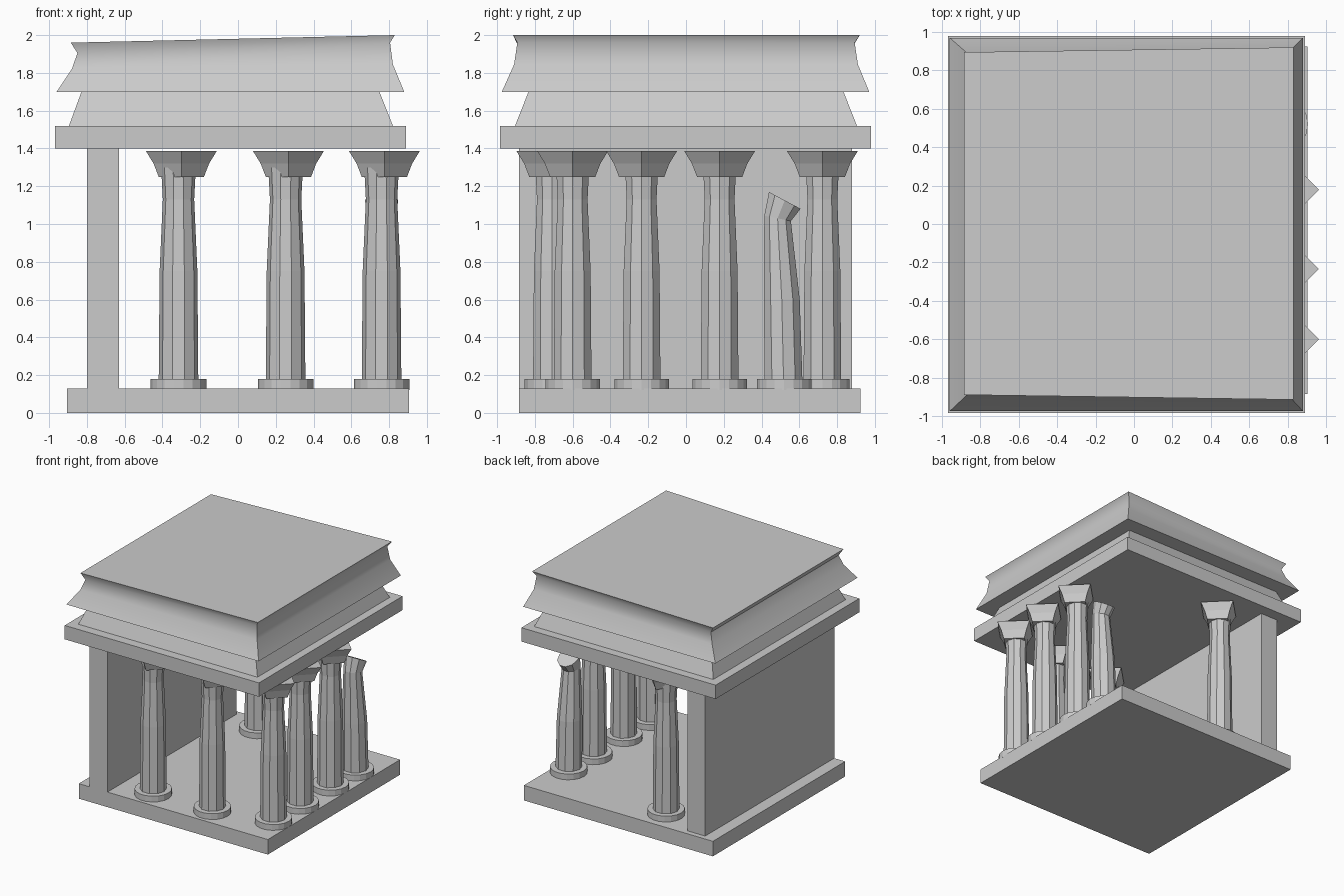
import bpy, bmesh
from math import cos, sin, pi, radians

if "Cube" in bpy.data.objects:
    bpy.data.objects.remove(bpy.data.objects["Cube"])


def loft(name, rings):
    """Skin a stack of equal-sized rings into a closed solid."""
    bm = bmesh.new()
    vs = [[bm.verts.new(p) for p in ring] for ring in rings]
    n = len(vs[0])
    for a, b in zip(vs, vs[1:]):
        for i in range(n):
            j = (i + 1) % n
            bm.faces.new((a[i], a[j], b[j], b[i]))
    bm.faces.new(vs[0][::-1])
    bm.faces.new(vs[-1])
    bmesh.ops.recalc_face_normals(bm, faces=bm.faces)
    me = bpy.data.meshes.new(name)
    bm.to_mesh(me)
    bm.free()
    ob = bpy.data.objects.new(name, me)
    bpy.context.collection.objects.link(ob)
    return ob


def circle(cx, cy, z, r, n, tilt=0):
    """Ring of n points; tilt is the z slope along y."""
    return [(cx + r * cos(2 * pi * i / n),
             cy + r * sin(2 * pi * i / n),
             z + tilt * r * sin(2 * pi * i / n)) for i in range(n)]


def rect(x0, x1, y0, y1, z, z_left=None, pinch=0):
    """Rectangle whose left side may be lower and shorter than the right."""
    zl = z if z_left is None else z_left
    return [(x0, y0 + pinch, zl), (x1, y0, z), (x1, y1, z), (x0, y1 - pinch, zl)]


def box(name, x0, x1, y0, y1, z0, z1):
    return loft(name, [rect(x0, x1, y0, y1, z0), rect(x0, x1, y0, y1, z1)])


# Floor, side wall and ceiling slab
box("floor_slab", -0.905, 0.905, -0.885, 0.925, 0, 0.13)
box("side_wall", -0.80, -0.63, -0.885, 0.88, 0.10, 1.41)
box("ceiling_slab", -0.97, 0.89, -0.985, 0.98, 1.40, 1.52)

# Tapered roof tier
loft("roof_tier", [rect(-0.895, 0.82, -0.905, 0.905, 1.52),
                   rect(-0.825, 0.745, -0.83, 0.83, 1.71)])

# Curved cornice, sagging toward the left
cornice = loft("cornice", [
    rect(-0.96, 0.88, -0.975, 0.97, 1.70),
    rect(-0.88, 0.82, -0.91, 0.91, 1.845, 1.82, 0.01),
    rect(-0.85, 0.805, -0.893, 0.893, 1.96, 1.905, 0.02),
    rect(-0.885, 0.83, -0.915, 0.92, 2.0, 1.96, 0.025)])
bpy.context.view_layer.objects.active = cornice
cornice.select_set(True)
bpy.ops.object.shade_smooth_by_angle(angle=radians(42))


def column_base(x, y):
    loft("column_base", [circle(x, y, 0.12, 0.147, 18), circle(x, y, 0.18, 0.147, 18)])


# Whole columns: three on the right side, two in front, one at the back
for x, y in [(0.76, -0.60), (0.76, -0.235), (0.76, 0.178),
             (-0.315, -0.71), (0.252, -0.71), (-0.315, 0.722)]:
    column_base(x, y)
    loft("column_shaft", [circle(x, y, z, r, 10) for z, r in
                          [(0.15, 0.105), (0.75, 0.1), (1.13, 0.083), (1.30, 0.092)]])
    loft("column_capital", [circle(x + 0.015, y, z, r, 4) for z, r in
                            [(1.25, 0.12), (1.32, 0.147), (1.387, 0.188)]])

# Broken column with a bent, slanted top
column_base(0.76, 0.52)
loft("broken_column_shaft", [
    circle(0.76, 0.517, 0.15, 0.105, 10),
    circle(0.76, 0.507, 0.60, 0.100, 10),
    circle(0.76, 0.485, 1.03, 0.074, 10, -0.2),
    circle(0.76, 0.523, 1.125, 0.088, 10, -0.53)])
